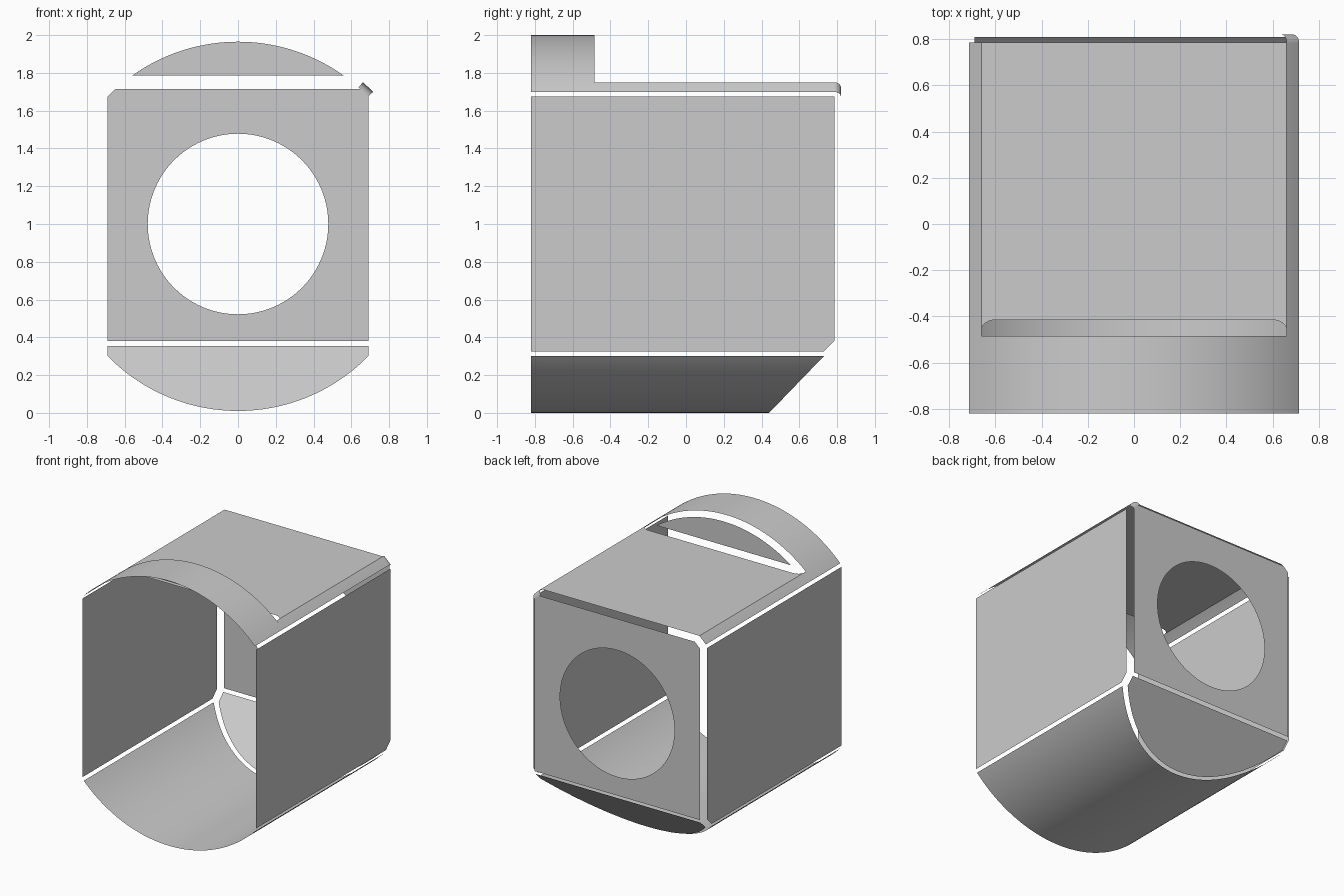
import bpy, bmesh
from math import sin, cos, tan, pi, asin, acos, sqrt, radians

cube = bpy.data.objects.get("Cube")
if cube:
    bpy.data.objects.remove(cube)

grey = bpy.data.materials.new("plain_grey")
grey.use_nodes = True
grey.diffuse_color = (0.6, 0.6, 0.6, 1)
grey.node_tree.nodes["Principled BSDF"].inputs["Base Color"].default_value = (0.6, 0.6, 0.6, 1)

# Shell dimensions: every panel sits one gap outside the inner body
GAP = 0.035
OUTER = 1.0
INNER = OUTER - GAP
HALF_W = 0.69
FRONT, BACK = -0.82, 0.785
DECK = 1.715                     # inner height of the flat deck
STEP = -0.45                     # where the arch drops to the deck
SLOPE = 0.405                    # inner ramp plane: y = z + SLOPE
SIDE_ANGLE = asin(HALF_W / INNER)
DECK_ANGLE = acos((DECK + GAP - 1) / OUTER)
LOW, HIGH = 1 - INNER * cos(SIDE_ANGLE), 1 + INNER * cos(SIDE_ANGLE)


def finish(name, bm, smooth=False):
    mesh = bpy.data.meshes.new(name)
    bm.to_mesh(mesh)
    bm.free()
    mesh.materials.append(grey)
    obj = bpy.data.objects.new(name, mesh)
    bpy.context.collection.objects.link(obj)
    for p in mesh.polygons:
        p.use_smooth = smooth
    return obj


def arc(r, a, b, n, centre=1.0):
    """Points (x, z) on a circle, angles measured from straight up."""
    steps = [a + (b - a) * i / n for i in range(n + 1)]
    return [(r * sin(t), centre + r * cos(t)) for t in steps]


def sheet(name, loops, normal, smooth=False):
    """Flat sheet bounded by one or more closed loops."""
    bm = bmesh.new()
    for loop in loops:
        vs = [bm.verts.new(p) for p in loop]
        for a, b in zip(vs, vs[1:] + vs[:1]):
            bm.edges.new((a, b))
    bmesh.ops.triangle_fill(bm, edges=bm.edges[:], use_beauty=True, normal=normal)
    bm.normal_update()
    for f in bm.faces:
        if sum(a * b for a, b in zip(f.normal, normal)) < 0:
            f.normal_flip()
    return finish(name, bm, smooth)


def loft(name, rows, flip=False):
    """Curved sheet through rows of equal length."""
    bm = bmesh.new()
    grid = [[bm.verts.new(p) for p in row] for row in rows]
    for r, s in zip(grid, grid[1:]):
        for i in range(len(r) - 1):
            quad = [r[i], r[i + 1], s[i + 1], s[i]]
            bm.faces.new(quad[::-1] if flip else quad)
    return finish(name, bm, True)


# Side panels with a clipped lower back corner
for side, label in ((1, "left"), (-1, "right")):
    x = side * (HALF_W + GAP)
    sheet(label + "_panel", [[(x, FRONT, LOW), (x, LOW + SLOPE, LOW),
                              (x, BACK, BACK - SLOPE), (x, BACK, HIGH),
                              (x, FRONT, HIGH)]], (side, 0, 0))

# Back panel with a round opening
top_angle = acos((DECK - 1) / INNER)
outline = (arc(INNER, -SIDE_ANGLE, -top_angle, 4) + arc(INNER, top_angle, SIDE_ANGLE, 4)
           + [(HALF_W, BACK - SLOPE), (-HALF_W, BACK - SLOPE)])
hole = arc(0.478, 0, 2 * pi, 96)[:-1]
sheet("back_panel", [[(x, BACK + GAP, z) for x, z in loop] for loop in (outline, hole)],
      (0, 1, 0))

# Sloping ramp panel under the back
drop = GAP / sqrt(2)
ramp = (arc(INNER, pi - SIDE_ANGLE, pi + SIDE_ANGLE, 48)
        + [(-HALF_W, BACK - SLOPE), (HALF_W, BACK - SLOPE)])
sheet("ramp_panel", [[(x, z + SLOPE + drop, z - drop) for x, z in ramp]], (0, 1, -1))

# Rounded floor, its back edge cut to follow the ramp
floor = arc(OUTER, pi - SIDE_ANGLE, pi + SIDE_ANGLE, 64)
cut = [z + SLOPE for x, z in arc(INNER, pi - SIDE_ANGLE, pi + SIDE_ANGLE, 64)]
loft("floor_skin", [[(x, FRONT, z) for x, z in floor],
                    [(x, y, z) for (x, z), y in zip(floor, cut)]], True)

# Front arch
arch = arc(OUTER, -SIDE_ANGLE, SIDE_ANGLE, 64)
loft("front_arch", [[(x, y, z) for x, z in arch] for y in (FRONT, STEP - GAP)], False)

# Curved shoulders beside the deck
for side, label in ((1, "left"), (-1, "right")):
    edge = arc(OUTER, side * DECK_ANGLE, side * SIDE_ANGLE, 5)
    loft(label + "_shoulder", [[(x, y, z) for x, z in edge] for y in (STEP - GAP, BACK)],
         side < 0)

# Rounded lip closing the back of the left shoulder
rows = []
for i in range(7):
    t = i / 6 * pi / 2
    rows.append([(x, BACK + GAP * sin(t), z) for x, z in
                 arc(INNER + GAP * cos(t), DECK_ANGLE, SIDE_ANGLE, 5)])
loft("shoulder_lip", rows)

# Flat deck with rounded front corners
w = OUTER * sin(DECK_ANGLE)
corner = [(w - 0.065 * (1 - sin(t)), STEP + GAP - 0.045 * (1 - cos(t)))
          for t in (radians(15 * i) for i in range(7))]
deck = ([(-x, y) for x, y in reversed(corner)] + corner
        + [(w, BACK), (-w, BACK)])
sheet("top_deck", [[(x, y, DECK + GAP) for x, y in deck]], (0, 0, 1))

# Upright segment behind the arch
base = DECK + 2 * GAP
seg = acos((base - 1) / INNER)
sheet("arch_backplate", [[(x, STEP, z) for x, z in arc(INNER, -seg, seg, 48)]], (0, 1, 0))
